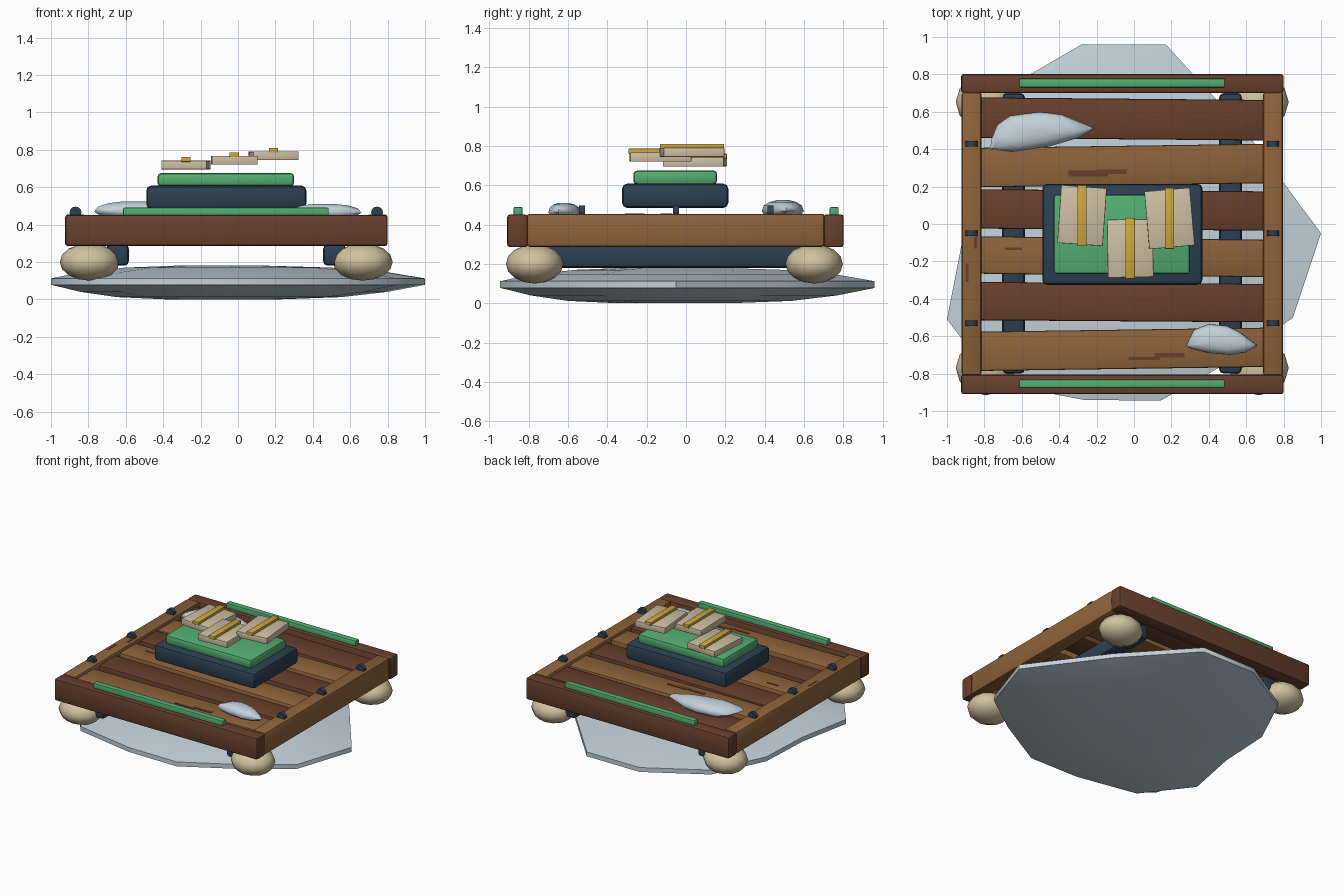
import bpy, bmesh, math
from mathutils import Matrix, Vector

cube = bpy.data.objects.get("Cube")
if cube:
    bpy.data.objects.remove(cube, do_unlink=True)


def material(name, *rgb):
    lin = [((c / 255 + 0.055) / 1.055) ** 2.4 for c in rgb] + [1]
    m = bpy.data.materials.new(name)
    m.use_nodes = True
    m.diffuse_color = lin
    m.node_tree.nodes["Principled BSDF"].inputs["Base Color"].default_value = lin
    return m


dark_wood = material("dark wood", 104, 64, 45)
light_wood = material("light wood", 142, 99, 59)
navy = material("navy", 44, 64, 82)
green = material("green", 84, 174, 114)
paper = material("paper", 207, 191, 164)
float_tan = material("float tan", 210, 194, 160)
gold = material("gold", 204, 168, 62)
snow = material("snow", 196, 210, 219)


def finish(name, bm, mat, angle=40):
    bmesh.ops.recalc_face_normals(bm, faces=bm.faces)
    me = bpy.data.meshes.new(name)
    bm.to_mesh(me)
    bm.free()
    me.materials.append(mat)
    ob = bpy.data.objects.new(name, me)
    bpy.context.collection.objects.link(ob)
    bpy.ops.object.select_all(action='DESELECT')
    ob.select_set(True)
    bpy.context.view_layer.objects.active = ob
    bpy.ops.object.shade_smooth_by_angle(angle=math.radians(angle))
    return ob


def box(name, mat, x, y, z, bevel=0.015, turn=0):
    """Bevelled box from (min, max) ranges, turned about its own vertical axis."""
    bm = bmesh.new()
    bmesh.ops.create_cube(bm, size=1)
    bmesh.ops.scale(bm, vec=[b - a for a, b in (x, y, z)], verts=bm.verts)
    if bevel:
        bmesh.ops.bevel(bm, geom=bm.edges[:], offset=bevel, segments=2,
                        profile=0.5, affect='EDGES')
    bmesh.ops.rotate(bm, matrix=Matrix.Rotation(math.radians(turn), 3, 'Z'), verts=bm.verts)
    bmesh.ops.translate(bm, vec=[(a + b) / 2 for a, b in (x, y, z)], verts=bm.verts)
    return finish(name, bm, mat)


def mound(name, mat, outline, profile, angle):
    """Stack scaled copies of an outline and bridge them into a closed blob."""
    bm = bmesh.new()
    c = sum((Vector(p) for p in outline), Vector((0, 0))) / len(outline)
    rings = []
    for s, z in profile:
        pts = [c + (Vector(p) - c) * s for p in outline]
        rings.append([bm.verts.new((p.x, p.y, z)) for p in pts])
    n = len(outline)
    for a, b in zip(rings, rings[1:]):
        for i in range(n):
            j = (i + 1) % n
            bm.faces.new((a[i], a[j], b[j], b[i]))
    bm.faces.new(rings[0])
    bm.faces.new(rings[-1])
    return finish(name, bm, mat, angle)


# Snow patch under the raft
mound("snow_patch", snow,
      [(1, -.05), (.6, .49), (.17, .96), (-.28, .96), (-.71, .71), (-.9, .31),
       (-.92, -.1), (-1, -.51), (-.74, -.85), (-.27, -.94), (.14, -.945), (.54, -.72),
       (.85, -.5)],
      [(.3, 0), (.6, .012), (.82, .04), (1, .078), (1, .112), (.82, .145),
       (.55, .17), (.25, .18)], 50)

# Frame
for side, y in (("front", (-.91, -.805)), ("back", (.7, .802))):
    box(side + "_beam", dark_wood, (-.925, .8), y, (.285, .452))
    mid = sum(y) / 2
    box(side + "_green_rail", green, (-.615, .485), (mid + .003 - .023, mid + .003 + .023),
        (.445, .49), .008)
for side, x in (("right", (-.922, -.815)), ("left", (.69, .797))):
    box(side + "_beam", light_wood, x, (-.81, .705), (.287, .455))
    # Rounded bolts along the beam
    for i in range(3):
        bm = bmesh.new()
        bmesh.ops.create_cone(bm, cap_ends=True, segments=12, radius1=.032,
                              radius2=.032, depth=.03)
        bmesh.ops.rotate(bm, matrix=Matrix.Rotation(math.pi / 2, 3, 'X'), verts=bm.verts)
        bmesh.ops.translate(bm, vec=(sum(x) / 2, -.53 + .48 * i, .464), verts=bm.verts)
        finish(f"{side}_bolt_{i + 1}", bm, navy)

# Deck planks, alternating woods
planks = [(-.775, -.565, .8), (-.52, -.315, -.4), (-.275, -.075, -.7),
          (-.03, .18, -.4), (.207, .418, .8), (.453, .67, -.5)]
for i, (lo, hi, turn) in enumerate(planks):
    box(f"plank_{i + 1}", dark_wood if i % 2 else light_wood,
        (-.83, .7), (lo, hi), (.37, .432), .01, turn)

# Dark grain marks on the light wood
marks = [(-.35, -.14, .255, .285, .431), (-.2, -.04, .268, .292, .431),
         (-.03, .14, -.727, -.71, .431), (.11, .27, -.715, -.69, .431),
         (-.69, -.6, -.14, -.125, .431), (-.9, -.885, -.31, -.21, .453),
         (-.855, -.84, -.13, -.07, .453)]
for i, (x0, x1, y0, y1, z) in enumerate(marks):
    box(f"grain_mark_{i + 1}", dark_wood, (x0, x1), (y0, y1), (z, z + .004), 0)

# Runners beneath the deck
for side, x in (("right", (-.705, -.583)), ("left", (.455, .578))):
    box(side + "_runner", navy, x, (-.8, .7), (.18, .295), .025)

# Float at each corner
for fx, x in (("right", -.793), ("left", .667)):
    for fy, y in (("front", -.77), ("back", .652)):
        bm = bmesh.new()
        bmesh.ops.create_uvsphere(bm, u_segments=12, v_segments=8, radius=1)
        bmesh.ops.scale(bm, vec=(.16, .146, .1), verts=bm.verts)
        bmesh.ops.translate(bm, vec=(x, y, .2), verts=bm.verts)
        finish(f"{fy}_{fx}_float", bm, float_tan, 60)

# Seat base and cushion
box("seat_base", navy, (-.49, .365), (-.325, .215), (.485, .608), .025)
box("seat_cushion", green, (-.43, .3), (-.268, .158), (.605, .675), .018)

# Strapped paper bundles
for i, (x, y, z, turn) in enumerate([(-.278, .045, .695, -4), (-.02, -.13, .72, 1),
                                     (.19, .03, .744, 5)]):
    box(f"paper_bundle_{i + 1}", paper, (x - .122, x + .122), (y - .155, y + .155),
        (z, z + .047), .004, turn)
    box(f"bundle_strap_{i + 1}", gold, (x - .025, x + .025), (y - .163, y + .163),
        (z + .04, z + .066), .003)

# Snow drifts on the deck
drift = [(.45, .432), (.85, .445), (1, .463), (.9, .487), (.65, .502), (.3, .51)]
mound("back_snow_drift", snow,
      [(-.77, .4), (-.76, .46), (-.73, .53), (-.66, .58), (-.5, .6), (-.38, .585),
       (-.21, .51), (-.3, .46), (-.45, .415), (-.65, .385)],
      [(s, z + (z - .432) * .18) for s, z in drift], 70)
mound("front_snow_drift", snow,
      [(.28, -.65), (.32, -.565), (.4, -.535), (.5, -.545), (.57, -.58), (.66, -.65),
       (.6, -.685), (.52, -.7), (.4, -.69), (.3, -.665)], drift, 70)
